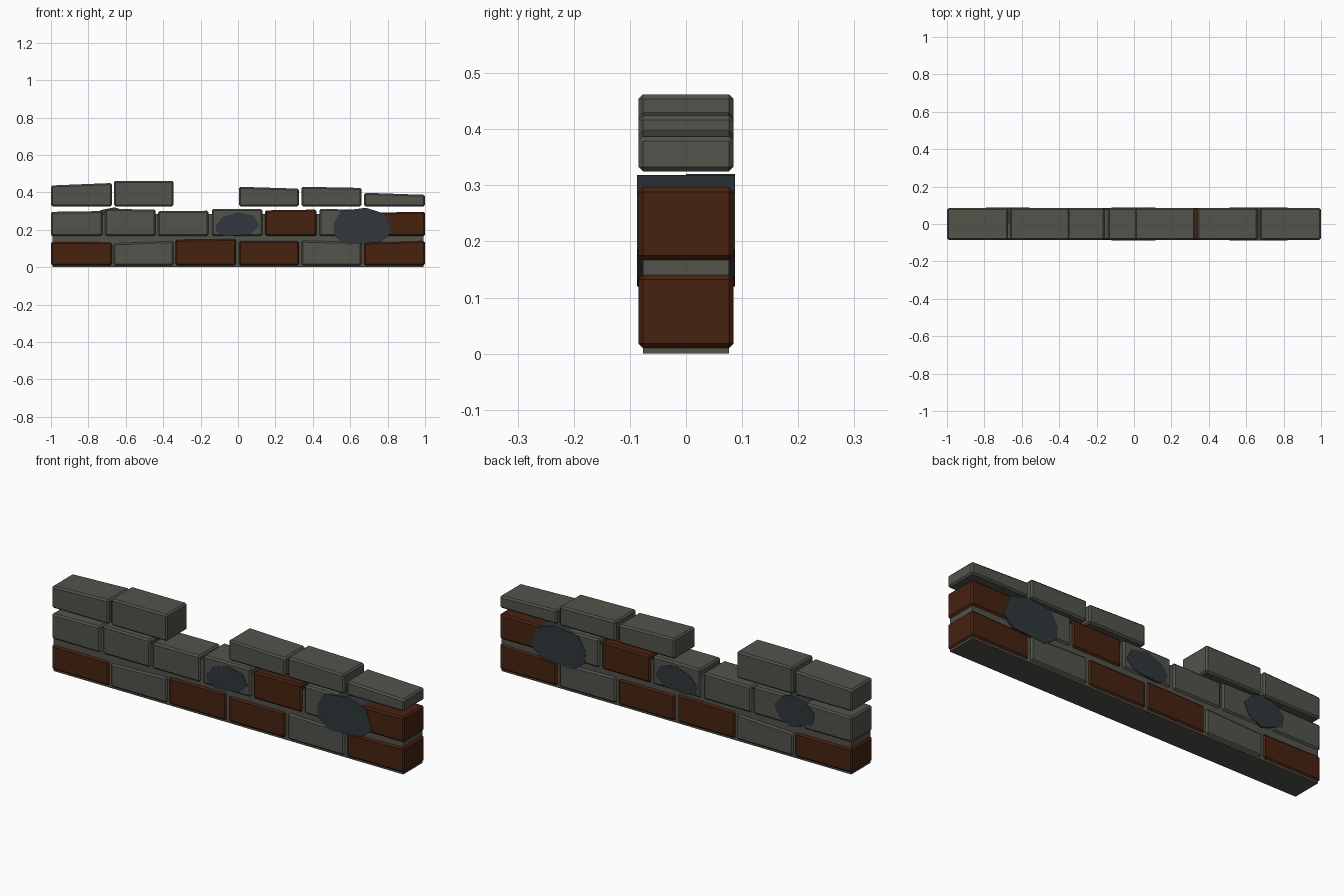
import bpy, bmesh

def material(name, rgb):
    m = bpy.data.materials.new(name)
    m.diffuse_color = (*rgb, 1)
    return m

GREY = material("grey stone", (0.083, 0.088, 0.070))
RUST = material("rust brick", (0.063, 0.016, 0.005))
SLATE = material("dark slate", (0.029, 0.039, 0.043))
HALF = 0.085  # half the wall thickness

def finish(bm, name, mat):
    bmesh.ops.recalc_face_normals(bm, faces=bm.faces[:])
    me = bpy.data.meshes.new(name)
    bm.to_mesh(me)
    bm.free()
    me.materials.append(mat)
    ob = bpy.data.objects.new(name, me)
    bpy.context.collection.objects.link(ob)
    return ob

def prism(name, outline, y0, y1, mat, bevel=0.0):
    """Extrude an (x, z) outline from y0 to y1, with optional chamfer."""
    bm = bmesh.new()
    a = [bm.verts.new((x, y0, z)) for x, z in outline]
    b = [bm.verts.new((x, y1, z)) for x, z in outline]
    n = len(a)
    bm.faces.new(a)
    bm.faces.new(b[::-1])
    for i in range(n):
        bm.faces.new((a[i], b[i], b[(i + 1) % n], a[(i + 1) % n]))
    bmesh.ops.recalc_face_normals(bm, faces=bm.faces[:])
    if bevel:
        bmesh.ops.bevel(bm, geom=bm.edges[:], offset=bevel, segments=1,
                        affect='EDGES', profile=0.5)
    return finish(bm, name, mat)

# Courses: base height, then bricks as (x0, x1, top left, top right, colour)
courses = [
    ("bottom", 0.01, [
        (-1.0, -0.675, 0.135, 0.133, RUST), (-0.665, -0.345, 0.127, 0.140, GREY),
        (-0.335, -0.01, 0.146, 0.151, RUST), (0.005, 0.325, 0.140, 0.140, RUST),
        (0.34, 0.66, 0.142, 0.134, GREY), (0.675, 1.0, 0.130, 0.140, RUST)]),
    ("middle", 0.167, [
        (-1.0, -0.725, 0.296, 0.300, GREY), (-0.71, -0.44, 0.312, 0.308, GREY),
        (-0.428, -0.158, 0.300, 0.302, GREY), (-0.14, 0.13, 0.312, 0.312, GREY),
        (0.145, 0.42, 0.304, 0.308, RUST), (0.435, 0.705, 0.312, 0.306, GREY),
        (0.72, 1.0, 0.292, 0.296, RUST)]),
    ("top", 0.325, [
        (-1.0, -0.675, 0.437, 0.450, GREY), (-0.663, -0.345, 0.462, 0.462, GREY),
        (0.005, 0.325, 0.430, 0.420, GREY), (0.34, 0.66, 0.430, 0.424, GREY),
        (0.675, 1.0, 0.398, 0.387, GREY)]),
]
for row, z, bricks in courses:
    for i, (x0, x1, tl, tr, mat) in enumerate(bricks):
        prism(f"{row}_brick_{i + 1}", [(x0, z), (x1, z), (x1, tr), (x0, tl)],
              -HALF, HALF, mat, 0.008)

# Mortar core behind the two lower courses
prism("mortar_core", [(-0.992, 0), (0.992, 0), (0.992, 0.285), (-0.992, 0.285)],
      -0.077, 0.077, GREY)

# Irregular slate stones set through the wall; the left one shows on the back only
prism("large_slate", [(0.51, 0.23), (0.55, 0.30), (0.685, 0.318), (0.785, 0.285),
                      (0.82, 0.185), (0.765, 0.135), (0.58, 0.12), (0.515, 0.17)],
      -HALF - 0.002, HALF + 0.002, SLATE)
prism("middle_slate", [(-0.12, 0.22), (-0.085, 0.265), (0, 0.295), (0.085, 0.275),
                       (0.115, 0.22), (0.065, 0.175), (-0.065, 0.165), (-0.115, 0.185)],
      -HALF - 0.002, HALF + 0.002, SLATE)
prism("back_slate", [(-0.56, 0.25), (-0.61, 0.305), (-0.66, 0.32), (-0.735, 0.305),
                     (-0.79, 0.26), (-0.78, 0.20), (-0.66, 0.16), (-0.59, 0.19)],
      0.0, HALF + 0.002, SLATE)
